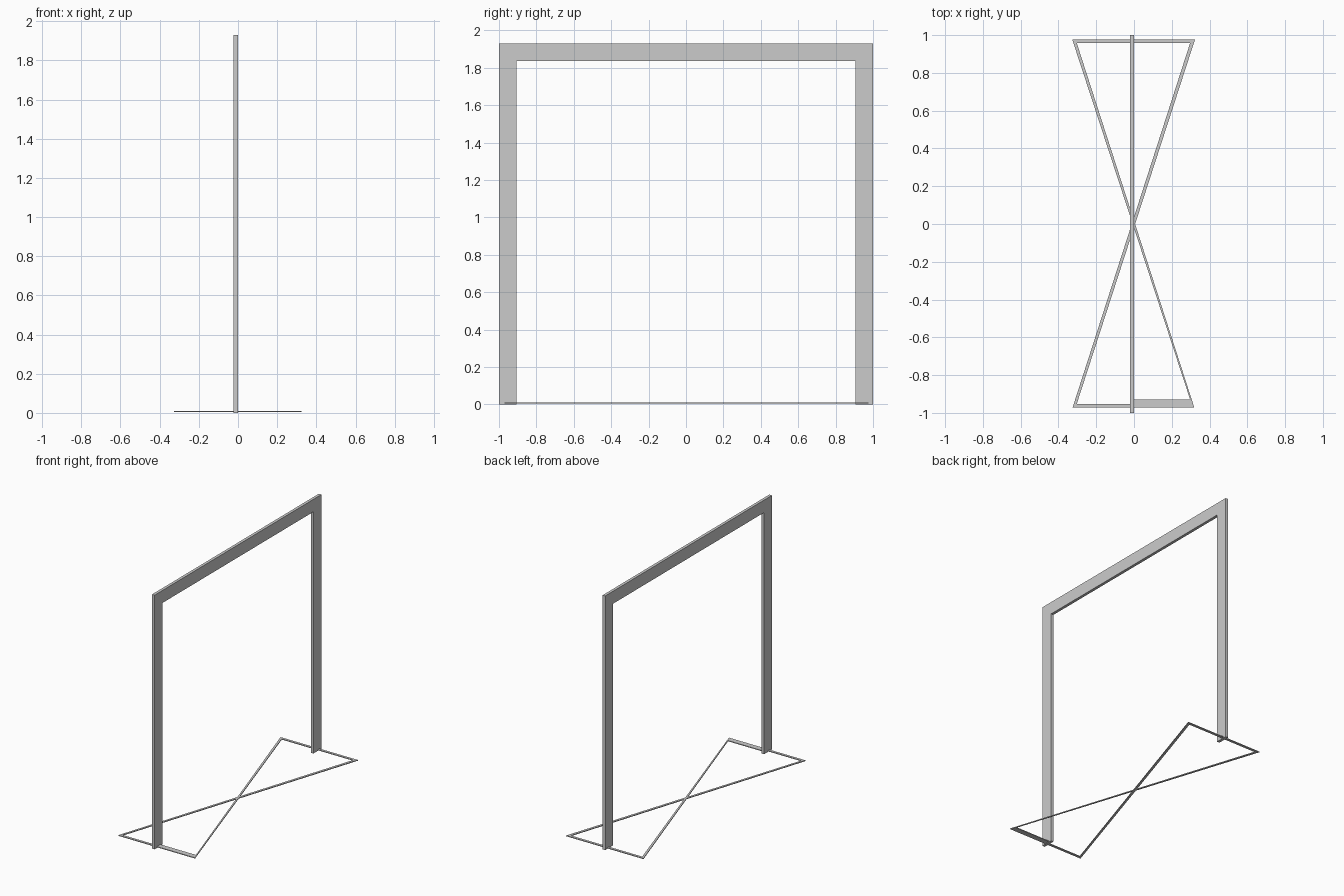
import bpy, bmesh
from mathutils import Vector

cube = bpy.data.objects.get("Cube")
if cube:
    bpy.data.objects.remove(cube, do_unlink=True)

# Single grey material
grey = bpy.data.materials.new("light_grey")
grey.use_nodes = True
colour = (0.6, 0.6, 0.6, 1)
grey.diffuse_color = colour
grey.node_tree.nodes["Principled BSDF"].inputs["Base Color"].default_value = colour


def prism(name, points, offset):
    """Extrude a flat outline along an offset vector into a solid."""
    bm = bmesh.new()
    face = bm.faces.new([bm.verts.new(p) for p in points])
    ext = bmesh.ops.extrude_face_region(bm, geom=[face], use_keep_orig=True)
    verts = [g for g in ext["geom"] if isinstance(g, bmesh.types.BMVert)]
    bmesh.ops.translate(bm, verts=verts, vec=Vector(offset))
    bmesh.ops.recalc_face_normals(bm, faces=bm.faces)
    mesh = bpy.data.meshes.new(name)
    bm.to_mesh(mesh)
    bm.free()
    mesh.materials.append(grey)
    obj = bpy.data.objects.new(name, mesh)
    bpy.context.collection.objects.link(obj)
    return obj


# Upright frame: one inverted U profile in the YZ plane
X0, X1, TOP, W = -0.022, 0.0, 1.93, 0.095
half = [(-1, 0), (-1, TOP), (1, TOP), (1, 0),
        (1 - W, 0), (1 - W, TOP - W), (W - 1, TOP - W), (W - 1, 0)]
prism("upright_frame", [(X0, y, z) for y, z in half], (X1 - X0, 0, 0))

# Base corners, outer and inner (front is -y, left is +x)
Z0, Z1 = 0.004, 0.01
back_right_out, back_right_in = (-0.327, 0.977), (-0.303, 0.958)
back_left_out, back_left_in = (0.323, 0.977), (0.297, 0.958)
front_right_out, front_right_in = (-0.325, -0.971), (-0.303, -0.952)
front_left_out, front_left_in = (0.319, -0.971), (0.297, -0.929)

# Thin floor bars: two crossing diagonals, a back bar and a stepped front bar
base_bars = {
    "base_diagonal_a": [back_right_out, back_right_in, front_left_out, front_left_in],
    "base_diagonal_b": [back_left_out, back_left_in, front_right_out, front_right_in],
    "base_back_bar": [back_right_out, back_left_out, back_left_in, back_right_in],
    "base_front_bar_narrow": [front_right_out, (0, -0.971), (0, -0.952), front_right_in],
    "base_front_bar_wide": [(0, -0.971), front_left_out, front_left_in, (0, -0.929)],
}
for name, outline in base_bars.items():
    prism(name, [(x, y, Z0) for x, y in outline], (0, 0, Z1 - Z0))
